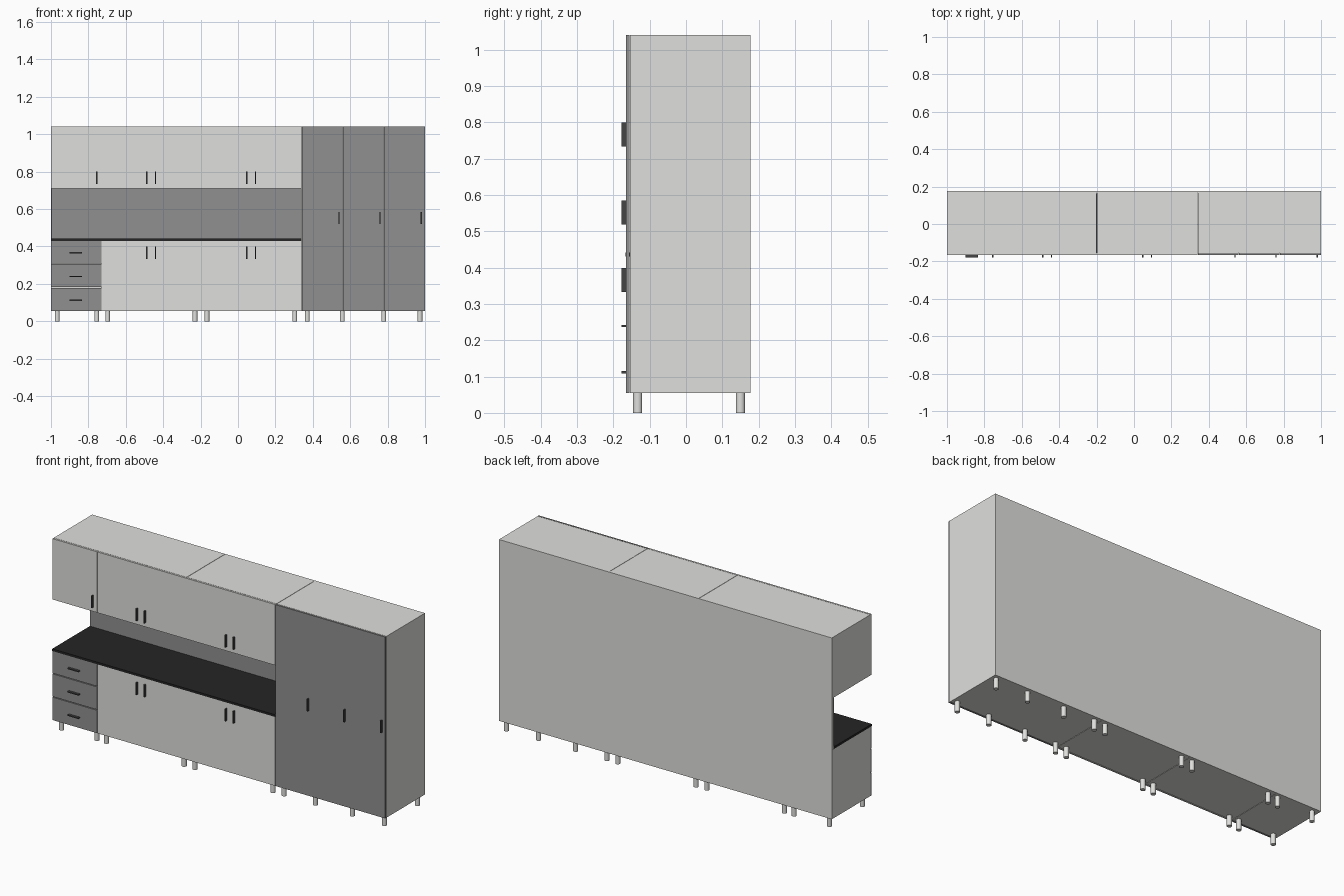
import bpy

if "Cube" in bpy.data.objects:
    bpy.data.objects.remove(bpy.data.objects["Cube"], do_unlink=True)


def material(name, r, g, b):
    m = bpy.data.materials.new(name)
    m.use_nodes = True
    m.diffuse_color = (r, g, b, 1)
    m.node_tree.nodes["Principled BSDF"].inputs["Base Color"].default_value = (r, g, b, 1)
    return m


LIGHT = material("light grey", 0.74, 0.74, 0.72)
DARK = material("mid grey", 0.28, 0.28, 0.28)
BLACK = material("worktop black", 0.018, 0.018, 0.018)
METAL = material("handle grey", 0.06, 0.06, 0.06)


def box(name, x, y, z, mat):
    """Box from (min, max) pairs on each axis."""
    bpy.ops.mesh.primitive_cube_add(size=1, location=[sum(p) / 2 for p in (x, y, z)])
    ob = bpy.context.object
    ob.name = name
    ob.scale = [p[1] - p[0] for p in (x, y, z)]
    bpy.ops.object.transform_apply(location=False, rotation=False, scale=True)
    ob.data.materials.append(mat)
    return ob


FLOOR, COUNTER, UPPER, TOP = 0.055, 0.43, 0.71, 1.04
LEFT, DRAWER, MIDDLE, TALL, RIGHT = -1, -0.73, -0.2, 0.34, 1
BODY = (-0.154, 0.167)
FRONT = (-0.165, -0.156)
GRIP = (-0.178, -0.165)


def body(name, x0, x1, z0, z1):
    box(name, (x0 + (0.001 if x0 > LEFT else 0), x1 - (0.001 if x1 < RIGHT else 0)),
        BODY, (z0, z1), LIGHT)


def door(name, x0, x1, z0, z1, mat, gap=0.0007):
    box(name, (x0 + (gap if x0 > LEFT else 0), x1 - (gap if x1 < RIGHT else 0)),
        FRONT, (z0, z1), mat)


def upright_handle(name, x, z):
    box(name, (x - 0.003, x + 0.003), GRIP, (z - 0.033, z + 0.033), METAL)


# Cabinet bodies
body("drawer_cabinet", LEFT, DRAWER, FLOOR, COUNTER)
body("base_cabinet_middle", DRAWER, MIDDLE, FLOOR, COUNTER)
body("base_cabinet_end", MIDDLE, TALL, FLOOR, COUNTER)
body("wall_cabinet_wide", LEFT, MIDDLE, UPPER, TOP)
body("wall_cabinet_end", MIDDLE, TALL, UPPER, TOP)
body("tall_cabinet", TALL, RIGHT, FLOOR, TOP)

# Back board, splash panel and worktop
box("back_board", (LEFT, RIGHT), (0.167, 0.177), (FLOOR, TOP), LIGHT)
box("splash_panel", (-0.998, TALL), (0.157, 0.167), (COUNTER, UPPER), DARK)
box("worktop", (LEFT, TALL), (-0.166, 0.157), (COUNTER, 0.442), BLACK)

# Wall and base doors, with handles in pairs beside the meeting edges
edges = [LEFT, DRAWER, -0.465, MIDDLE, 0.07, TALL]
grips = [-0.755, -0.488, -0.441, 0.047, 0.094]
for i, (x0, x1) in enumerate(zip(edges, edges[1:])):
    door(f"wall_door_{i + 1}", x0, x1, UPPER, TOP, LIGHT)
    upright_handle(f"wall_handle_{i + 1}", grips[i], 0.767)
    if i:
        door(f"base_door_{i}", x0, x1, FLOOR, COUNTER, LIGHT)
        upright_handle(f"base_handle_{i}", grips[i], 0.366)

# Drawers
rows = [FLOOR, 0.181, 0.308, COUNTER]
for i, (z0, z1) in enumerate(zip(rows, rows[1:])):
    door(f"drawer_front_{i + 1}", LEFT, DRAWER,
         z0 + (0.002 if i else 0), z1 - (0.002 if i < 2 else 0), DARK)
    z = 0.112 + 0.127 * i
    box(f"drawer_handle_{i + 1}", (-0.9, -0.835), GRIP, (z - 0.003, z + 0.003), METAL)

# Tall doors
for i in range(3):
    x0 = TALL + 0.22 * i
    door(f"tall_door_{i + 1}", x0, x0 + 0.22, FLOOR, TOP, DARK, 0.001)
    upright_handle(f"tall_handle_{i + 1}", x0 + 0.2, 0.552)

# Feet in two rows
for x in (-0.967, -0.755, -0.697, -0.23, -0.166, 0.304, 0.37, 0.558, 0.78, 0.973):
    for row, y in (("front", -0.133), ("back", 0.15)):
        bpy.ops.mesh.primitive_cylinder_add(vertices=24, radius=0.0125, depth=FLOOR,
                                            location=(x, y, FLOOR / 2))
        foot = bpy.context.object
        foot.name = f"{row}_foot"
        foot.data.materials.append(LIGHT)
        bpy.ops.object.shade_smooth_by_angle()
